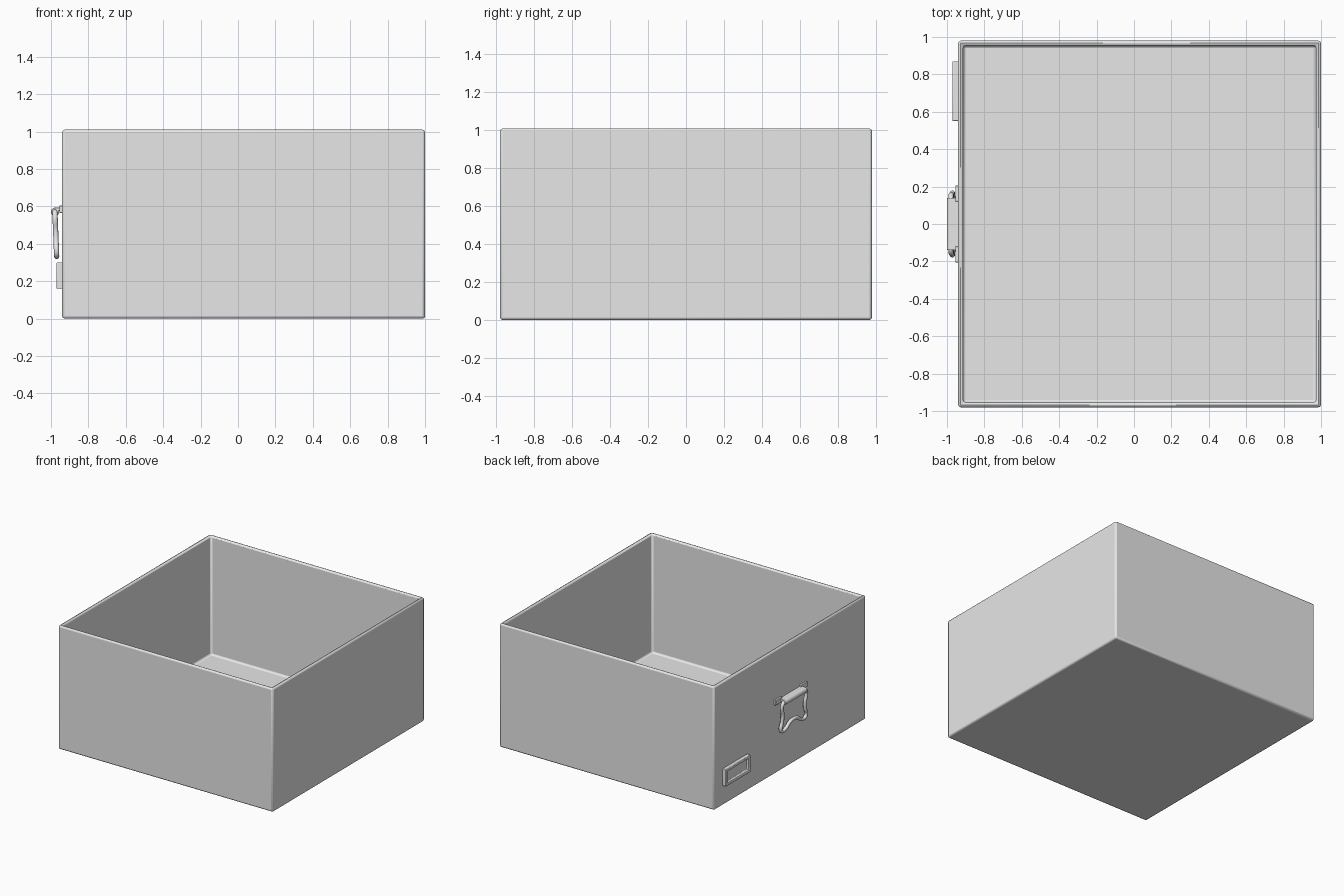
import bpy
import bmesh
import math
from mathutils import Vector

if "Cube" in bpy.data.objects:
    bpy.data.objects.remove(bpy.data.objects["Cube"])

GREY = (0.8, 0.8, 0.8, 1.0)
metal = bpy.data.materials.new("light grey")
metal.use_nodes = True
metal.diffuse_color = GREY
metal.node_tree.nodes["Principled BSDF"].inputs["Base Color"].default_value = GREY

WALL_X = -0.94  # outer face carrying the fittings


def finish(obj, bevel=0.0, segments=2):
    """Apply material, rounded edges and smooth shading."""
    obj.data.materials.append(metal)
    if bevel:
        mod = obj.modifiers.new("rounded edges", "BEVEL")
        mod.width = bevel
        mod.segments = segments
        mod.limit_method = "ANGLE"
    bpy.ops.object.select_all(action="DESELECT")
    obj.select_set(True)
    bpy.context.view_layer.objects.active = obj
    bpy.ops.object.shade_smooth_by_angle(angle=math.radians(40))
    return obj


def box(name, low, high, bevel=0.0, open_side=None, rim=0.0, depth=0.0):
    """Box between two corners, optionally hollowed from one side."""
    low, high = Vector(low), Vector(high)
    bm = bmesh.new()
    bmesh.ops.create_cube(bm, size=1)
    for v in bm.verts:
        v.co = (low + high) / 2 + v.co * (high - low)
    if open_side:
        side = Vector(open_side)
        bm.normal_update()
        face = max(bm.faces, key=lambda f: f.normal.dot(side))
        bmesh.ops.inset_region(bm, faces=[face], thickness=rim)
        # A second zero-offset ring becomes the cavity walls
        bmesh.ops.inset_region(bm, faces=[face], thickness=0.0)
        bmesh.ops.translate(bm, verts=list(face.verts), vec=-side * depth)
    bmesh.ops.recalc_face_normals(bm, faces=bm.faces)
    mesh = bpy.data.meshes.new(name)
    bm.to_mesh(mesh)
    bm.free()
    obj = bpy.data.objects.new(name, mesh)
    bpy.context.collection.objects.link(obj)
    return finish(obj, bevel)


# Open drawer box
box("drawer_box", (WALL_X, -0.98, 0), (1, 0.98, 1.01), 0.014,
    open_side=(0, 0, 1), rim=0.038, depth=0.97)

# Label holder with recessed card area
box("label_holder", (WALL_X - 0.03, 0.55, 0.16), (WALL_X + 0.002, 0.87, 0.30), 0.004,
    open_side=(-1, 0, 0), rim=0.032, depth=0.022)

# Handle mounting: wall tabs, strap and hinge barrel
for side, label in ((1, "back"), (-1, "front")):
    ys = sorted((side * 0.12, side * 0.205))
    box(f"handle_tab_{label}", (WALL_X - 0.015, ys[0], 0.565),
        (WALL_X + 0.002, ys[1], 0.605), 0.003)
box("hinge_strap", (-0.978, -0.14, 0.576), (WALL_X + 0.002, 0.14, 0.593), 0.003)

bpy.ops.mesh.primitive_cylinder_add(vertices=24, radius=0.022, depth=0.28,
                                    location=(-0.978, 0, 0.571),
                                    rotation=(math.pi / 2, 0, 0))
barrel = bpy.context.object
barrel.name = "hinge_barrel"
finish(barrel, 0.003)

# Swinging wire handle: closed loop with a raised middle in the grip
half = [(0.0, 0.571), (0.135, 0.571), (0.155, 0.55), (0.145, 0.47),
        (0.15, 0.41), (0.165, 0.36), (0.145, 0.335), (0.1, 0.342),
        (0.05, 0.375)]
path = half + [(0.0, 0.385)] + [(-y, z) for y, z in reversed(half[1:])]
curve = bpy.data.curves.new("wire_handle", "CURVE")
curve.dimensions = "3D"
curve.bevel_depth = 0.014
curve.bevel_resolution = 3
curve.resolution_u = 6
spline = curve.splines.new("BEZIER")
spline.use_cyclic_u = True
spline.bezier_points.add(len(path) - 1)
for point, (y, z) in zip(spline.bezier_points, path):
    point.co = (-0.979 + 0.04 * (0.571 - z), y, z)
    point.handle_left_type = point.handle_right_type = "AUTO"
handle = bpy.data.objects.new("wire_handle", curve)
bpy.context.collection.objects.link(handle)
bpy.ops.object.select_all(action="DESELECT")
handle.select_set(True)
bpy.context.view_layer.objects.active = handle
bpy.ops.object.convert(target="MESH")
finish(bpy.context.object)
